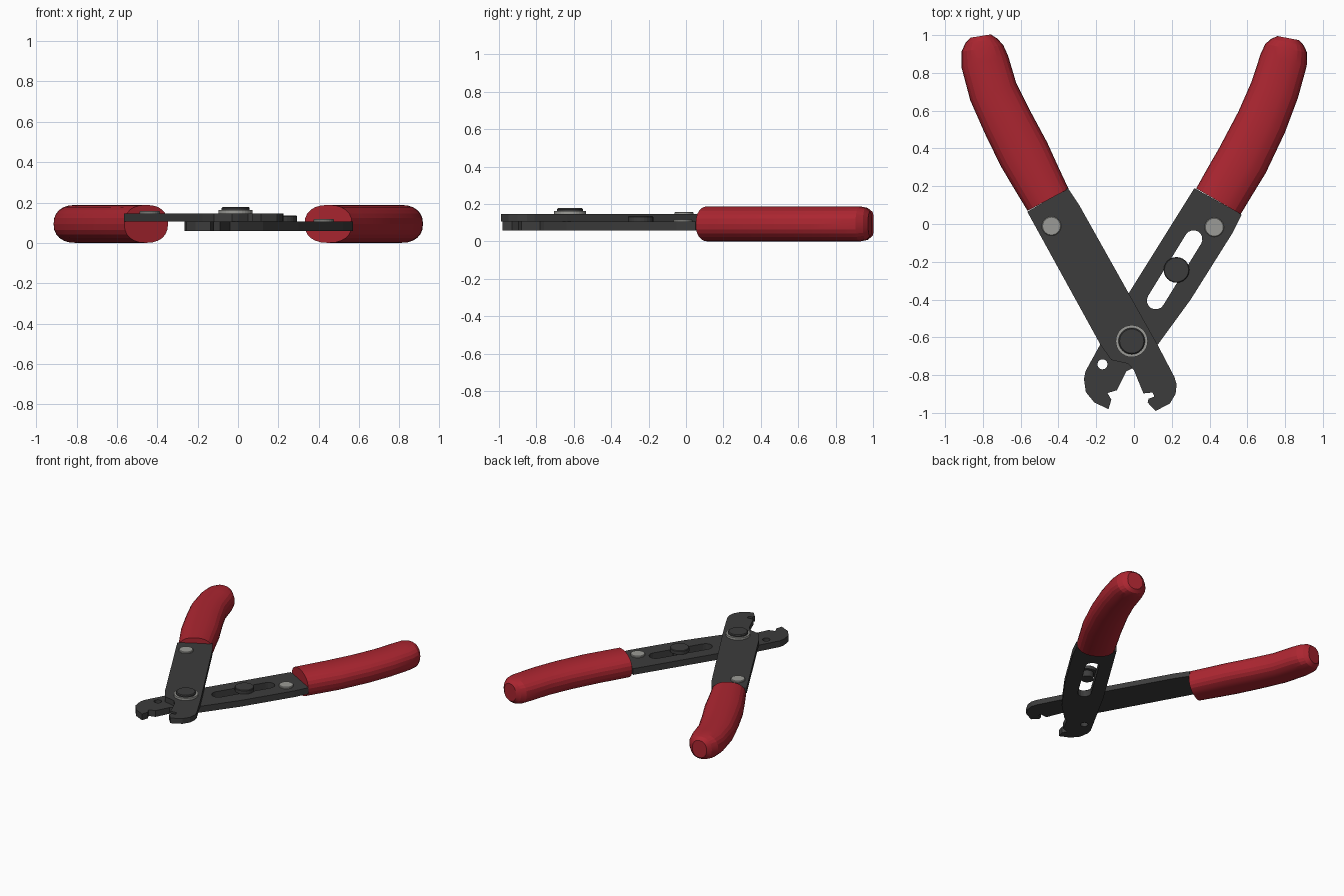
import bpy, bmesh, math
from mathutils import Vector

cube = bpy.data.objects.get("Cube")
if cube:
    bpy.data.objects.remove(cube, do_unlink=True)


def material(name, rgb):
    m = bpy.data.materials.new(name)
    m.use_nodes = True
    m.diffuse_color = (*rgb, 1)
    bsdf = m.node_tree.nodes["Principled BSDF"]
    bsdf.inputs["Base Color"].default_value = (*rgb, 1)
    bsdf.inputs["Roughness"].default_value = 0.6
    return m


DARK = material("dark steel", (0.046, 0.046, 0.046))
RED = material("red rubber", (0.41, 0.019, 0.03))
GREY = material("bright metal", (0.33, 0.33, 0.31))


def add_mesh(name, mesh, mat):
    mesh.materials.clear()
    mesh.materials.append(mat)
    ob = bpy.data.objects.new(name, mesh)
    bpy.context.collection.objects.link(ob)
    return ob


def arc(cx, cy, r, start, end, n):
    """Points along a circular arc, angles in radians."""
    return [(cx + r * math.cos(start + (end - start) * i / n),
             cy + r * math.sin(start + (end - start) * i / n)) for i in range(n + 1)]


def plate(name, outlines, z0, z1, mat):
    """Flat plate: first outline is the rim, the others are holes."""
    cu = bpy.data.curves.new(name + "_outline", "CURVE")
    cu.dimensions = "2D"
    cu.fill_mode = "BOTH"
    cu.extrude = (z1 - z0) / 2
    for pts in outlines:
        sp = cu.splines.new("POLY")
        sp.points.add(len(pts) - 1)
        for p, (x, y) in zip(sp.points, pts):
            p.co = (x, y, 0, 1)
        sp.use_cyclic_u = True
    tmp = bpy.data.objects.new(name + "_outline", cu)
    bpy.context.collection.objects.link(tmp)
    deps = bpy.context.evaluated_depsgraph_get()
    mesh = bpy.data.meshes.new_from_object(tmp.evaluated_get(deps))
    bpy.data.objects.remove(tmp, do_unlink=True)
    mesh.name = name
    for poly in mesh.polygons:
        poly.use_smooth = False
    ob = add_mesh(name, mesh, mat)
    ob.location.z = (z0 + z1) / 2
    return ob


def disc(name, x, y, r, z0, z1, mat, bevel=0.0, sides=24):
    """Upright cylinder with an optional chamfer on its top edge."""
    bm = bmesh.new()
    profile = [(r, z0), (r, z1 - bevel), (r - bevel, z1)] if bevel else [(r, z0), (r, z1)]
    rings = []
    for rad, z in profile:
        rings.append([bm.verts.new((px, py, z))
                      for px, py in arc(x, y, rad, 0, 2 * math.pi, sides)[:-1]])
    loft(bm, rings)
    return finish(name, bm, mat)


def loft(bm, rings):
    n = len(rings[0])
    for a, b in zip(rings, rings[1:]):
        for i in range(n):
            j = (i + 1) % n
            bm.faces.new((a[i], a[j], b[j], b[i]))
    bm.faces.new(rings[0])
    bm.faces.new(rings[-1])


def finish(name, bm, mat):
    bmesh.ops.recalc_face_normals(bm, faces=bm.faces)
    mesh = bpy.data.meshes.new(name)
    bm.to_mesh(mesh)
    bm.free()
    return add_mesh(name, mesh, mat)


def grip(name, stations, sides=24):
    """Sleeve lofted through (x, y, half width, half height) stations."""
    bm = bmesh.new()
    centres = [Vector((s[0], s[1], 0)) for s in stations]
    rings = []
    for k, (x, y, w, h) in enumerate(stations):
        t = (centres[min(k + 1, len(centres) - 1)] - centres[max(k - 1, 0)]).normalized()
        side = Vector((t.y, -t.x, 0))
        ring = []
        for i in range(sides):
            a = 2 * math.pi * i / sides
            c, s = math.cos(a), math.sin(a)
            u = math.copysign(abs(c) ** 0.87, c) * w
            v = math.copysign(abs(s) ** 0.87, s) * h
            ring.append(bm.verts.new(centres[k] + side * u + Vector((0, 0, 0.094 + v))))
        rings.append(ring)
    loft(bm, rings)
    ob = finish(name, bm, RED)
    bpy.ops.object.select_all(action="DESELECT")
    ob.select_set(True)
    bpy.context.view_layer.objects.active = ob
    bpy.ops.object.shade_smooth_by_angle(angle=math.radians(14))
    return ob


# Upper arm: right handle crossing to the left jaw
upper = [(-0.565, 0.065), (-0.35, 0.19), (-0.29, 0.10), (0.125, -0.64), (0.214, -0.81),
         (0.226, -0.85), (0.22, -0.90), (0.19, -0.95), (0.114, -0.99), (0.072, -0.945),
         (0.077, -0.925), (0.108, -0.914), (0.098, -0.892), (0.05, -0.897), (0.0, -0.775),
         (-0.03, -0.74), (-0.12, -0.72), (-0.177, -0.64)]
plate("upper_arm", [upper], 0.106, 0.146, DARK)

# Lower arm: left handle crossing to the right jaw, with slot and wire hole
lower = [(0.32, 0.19), (0.57, 0.05), (0.52, -0.05), (0.30, -0.40), (0.125, -0.64),
         (0.0, -0.76), (-0.04, -0.78), (-0.09, -0.88), (-0.14, -0.895), (-0.12, -0.93),
         (-0.135, -0.98), (-0.21, -0.945), (-0.255, -0.89), (-0.265, -0.82),
         (-0.257, -0.78), (-0.18, -0.64), (-0.03, -0.37)]
ang = math.atan2(0.325, 0.20)
slot = (arc(0.315, -0.08, 0.047, ang - math.pi / 2, ang + math.pi / 2, 8)
        + arc(0.115, -0.405, 0.047, ang + math.pi / 2, ang + 1.5 * math.pi, 8))
hole = arc(-0.167, -0.743, 0.027, 0, 2 * math.pi, 12)[:-1]
plate("lower_arm", [lower, slot, hole], 0.058, 0.106, DARK)

# Adjustment stop sliding in the slot
disc("stop_stem", 0.225, -0.243, 0.046, 0.06, 0.108, DARK)
disc("stop_knob", 0.225, -0.243, 0.068, 0.106, 0.135, DARK, 0.004)

# Pivot: bright washer around a dark bolt head
ring = [arc(-0.012, -0.62, r, 0, 2 * math.pi, 32)[:-1] for r in (0.085, 0.069)]
plate("pivot_washer", ring, 0.145, 0.163, GREY)
disc("pivot_bolt", -0.012, -0.62, 0.070, 0.10, 0.178, DARK, 0.006, 32)

# Rivets beside the grips
disc("right_rivet", -0.437, -0.011, 0.051, 0.14, 0.158, GREY, 0.004)
disc("left_rivet", 0.425, -0.017, 0.051, 0.10, 0.118, GREY, 0.004)

# Rubber grips
H = 0.094
grip("right_grip", [(-0.455, 0.128, 0.123, H), (-0.515, 0.24, 0.130, H), (-0.583, 0.37, 0.138, H),
                    (-0.67, 0.54, 0.134, H), (-0.745, 0.70, 0.130, H), (-0.790, 0.86, 0.127, H),
                    (-0.803, 0.93, 0.112, H), (-0.808, 0.97, 0.085, 0.086),
                    (-0.812, 0.995, 0.055, 0.066)])
grip("left_grip", [(0.447, 0.12, 0.136, H), (0.505, 0.22, 0.138, H), (0.574, 0.336, 0.140, H),
                   (0.676, 0.54, 0.135, H), (0.745, 0.71, 0.130, H), (0.793, 0.87, 0.126, H),
                   (0.806, 0.93, 0.113, H), (0.813, 0.963, 0.088, 0.086),
                   (0.817, 0.984, 0.058, 0.066)])
